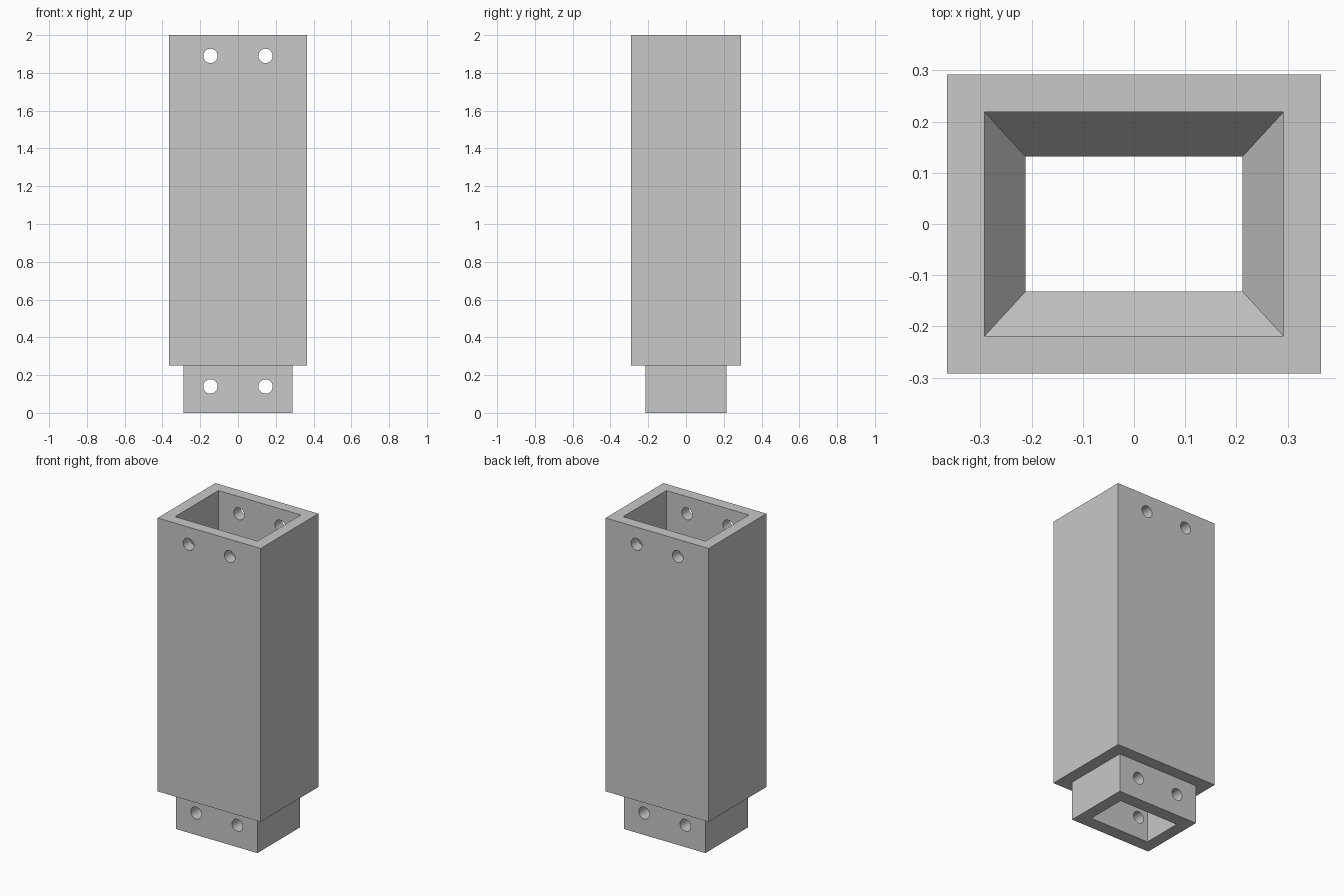
import bpy, bmesh, math

if "Cube" in bpy.data.objects:
    bpy.data.objects.remove(bpy.data.objects["Cube"])

grey = bpy.data.materials.new("light grey")
grey.diffuse_color = (0.58, 0.58, 0.58, 1)
grey.use_nodes = True
grey.node_tree.nodes["Principled BSDF"].inputs["Base Color"].default_value = grey.diffuse_color

# Cross-section of the wall as rectangles (half width, half depth, height)
SECTION = [
    (0.288, 0.215, 0.0),    # plug, outside
    (0.288, 0.215, 0.25),
    (0.365, 0.292, 0.25),   # shoulder
    (0.365, 0.292, 2.0),    # rim
    (0.292, 0.219, 2.0),
    (0.292, 0.219, 0.36),   # inner funnel
    (0.212, 0.132, 0.25),
    (0.212, 0.132, 0.0),    # plug, inside
]

# Hollow leg body: rectangular rings joined into a closed shell
bm = bmesh.new()
rings = [[bm.verts.new((sx * hx, sy * hy, z))
          for sx, sy in ((-1, -1), (1, -1), (1, 1), (-1, 1))]
         for hx, hy, z in SECTION]
for i, a in enumerate(rings):
    b = rings[(i + 1) % len(rings)]
    for k in range(4):
        n = (k + 1) % 4
        bm.faces.new((a[k], a[n], b[n], b[k]))
bmesh.ops.recalc_face_normals(bm, faces=bm.faces)
mesh = bpy.data.meshes.new("leg_section")
bm.to_mesh(mesh)
bm.free()
mesh.materials.append(grey)
leg = bpy.data.objects.new("leg_section", mesh)
bpy.context.collection.objects.link(leg)

# Bolt holes through front and back, near the rim and in the plug
cutters = []
for z in (0.14, 1.89):
    for x in (-0.146, 0.146):
        bpy.ops.mesh.primitive_cylinder_add(
            vertices=32, radius=0.038, depth=1.0,
            location=(x, 0, z), rotation=(math.pi / 2, 0, 0))
        cutter = bpy.context.object
        cutter.name = "bolt_hole_cutter"
        cutter.hide_render = True
        cutter.data.materials.append(grey)
        cutters.append(cutter)

bpy.ops.object.select_all(action='DESELECT')
bpy.context.view_layer.objects.active = leg
leg.select_set(True)
for cutter in cutters:
    mod = leg.modifiers.new("bolt_hole", 'BOOLEAN')
    mod.operation = 'DIFFERENCE'
    mod.solver = 'EXACT'
    mod.object = cutter
    bpy.ops.object.modifier_apply(modifier=mod.name)
for cutter in cutters:
    bpy.data.objects.remove(cutter)

bpy.ops.object.shade_smooth_by_angle(angle=math.radians(30))
